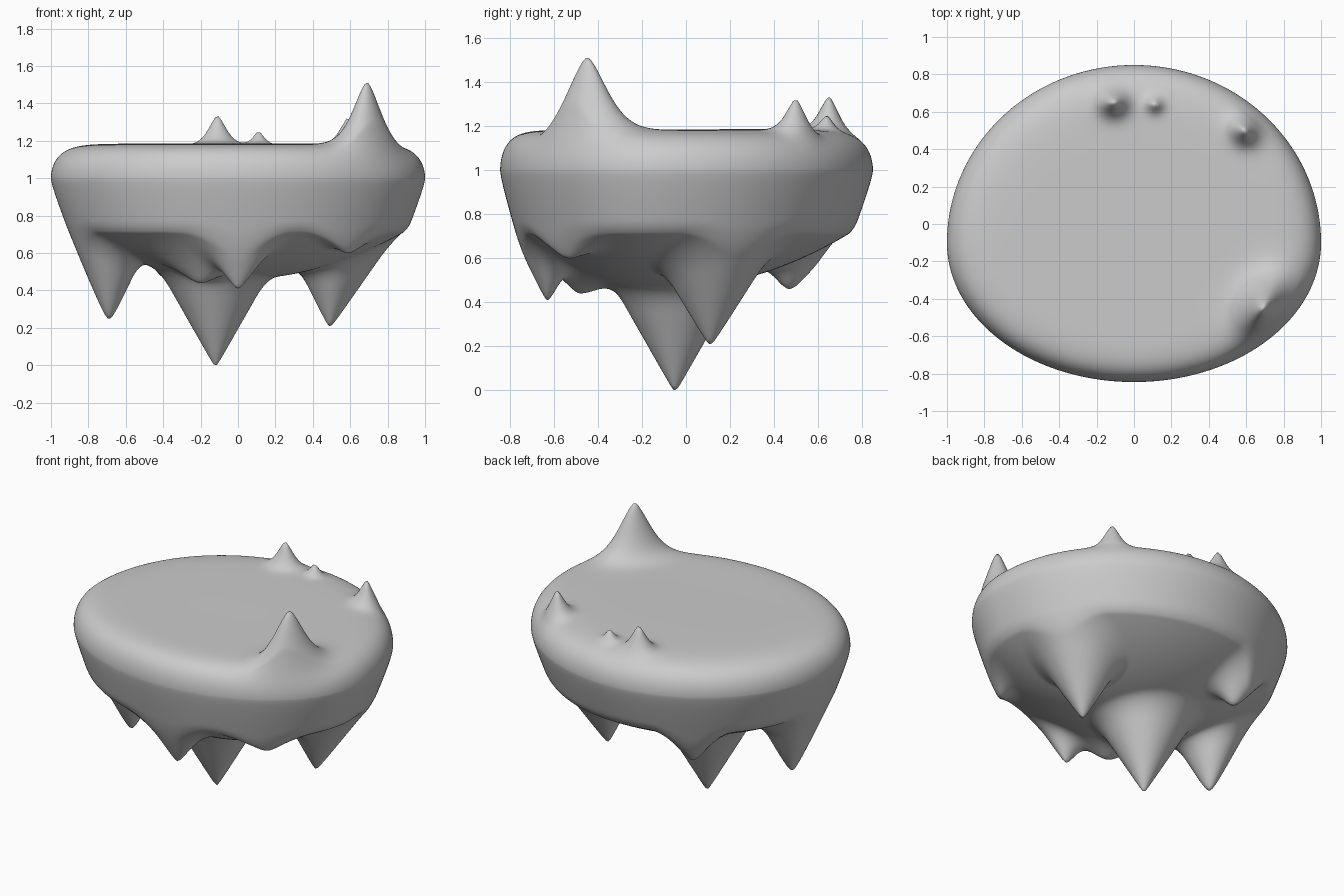
import bpy, bmesh, math

if "Cube" in bpy.data.objects:
    bpy.data.objects.remove(bpy.data.objects["Cube"])

CY = -0.1                       # outline centre in y
NA, NT = 288, 200               # steps around, steps from top centre to bottom centre

# underside spikes: x, y, tip z, slope inward, slope outward, slope sideways, tip rounding
SPIKES = [
    (-0.12, -0.05, 0.00, 1.75, 1.75, 1.75, 0.015),
    (0.49, 0.11, 0.21, 2.1, 1.4, 1.6, 0.02),
    (-0.69, -0.12, 0.25, 2.1, 2.2, 1.8, 0.05),
    (0.00, -0.63, 0.41, 1.7, 2.0, 1.3, 0.02),
    (0.59, -0.53, 0.60, 1.1, 1.5, 0.7, 0.03),
    (-0.20, -0.48, 0.44, 0.5, 1.4, 0.7, 0.03),
    (-0.38, 0.47, 0.46, 1.2, 1.1, 1.4, 0.04),
]
# peaks on the top rim: x, y, height, radial width, sideways width
PEAKS = [
    (0.69, -0.45, 0.34, 0.095, 0.135),
    (-0.11, 0.65, 0.155, 0.06, 0.065),
    (0.11, 0.64, 0.07, 0.04, 0.04),
    (0.59, 0.50, 0.155, 0.06, 0.065),
]


def smin(a, b, k):
    h = max(k - abs(a - b), 0) / k
    return min(a, b) - h * h * k / 4


def local(x, y, px, py):
    """Offset from a feature, split into outward and sideways parts."""
    n = math.hypot(px, py - CY)
    ux, uy = px / n, (py - CY) / n
    dx, dy = x - px, y - py
    return dx * ux + dy * uy, dy * ux - dx * uy


def top_z(x, y, r):
    z = 1 + 0.185 * math.sqrt(max(0, 1 - r ** 12)) + 0.012 * y * (1 - r)
    for px, py, h, wr, wt in PEAKS:
        a, b = local(x, y, px, py)
        z += h * math.exp(-math.hypot(a / wr, b / wt) ** 1.6) * min(1, (1 - r) * 14)
    return z


def under_z(x, y, r):
    z = 0.46 + 0.32 * r * r
    for px, py, tip, s_in, s_out, s_side, e in SPIKES:
        a, b = local(x, y, px, py)
        a *= s_out if a > 0 else s_in
        cone = tip + math.sqrt(a * a + (s_side * b) ** 2 + e * e) - e
        z = smin(z, cone, 0.1)
    # outer wall keeps the underside closing up to the rim
    wall = 1 - 2.2 * (1 - r) - 0.25 * math.sqrt(max(0, 1 - r))
    return min(1.0, -smin(-z, -wall, 0.06 * min(1, (1 - r) * 10) + 1e-4))


# floating rock: rings from the top centre, over the rim, to the bottom centre
bm = bmesh.new()
rings = []
for i in range(1, NT):
    t = math.pi * i / NT
    r = min(1.0, math.sin(t))
    ring = []
    for j in range(NA):
        a = 2 * math.pi * j / NA
        x = r * math.cos(a)
        y = CY + r * math.sin(a) * (0.95 if math.sin(a) > 0 else 0.745)
        z = top_z(x, y, r) if i <= NT // 2 else under_z(x, y, r)
        ring.append(bm.verts.new((x, y, z)))
    rings.append(ring)
top = bm.verts.new((0, CY, top_z(0, CY, 0)))
bottom = bm.verts.new((0, CY, under_z(0, CY, 0)))
for j in range(NA):
    k = (j + 1) % NA
    bm.faces.new((top, rings[0][j], rings[0][k]))
    bm.faces.new((bottom, rings[-1][k], rings[-1][j]))
    for p, q in zip(rings, rings[1:]):
        bm.faces.new((p[j], q[j], q[k], p[k]))

# stand it on the ground
low = min(v.co.z for v in bm.verts)
for v in bm.verts:
    v.co.z -= low * max(0, 1 - v.co.z / 0.5)
for f in bm.faces:
    f.smooth = True
bmesh.ops.recalc_face_normals(bm, faces=bm.faces)

mesh = bpy.data.meshes.new("floating_rock")
bm.to_mesh(mesh)
bm.free()
rock = bpy.data.objects.new("floating_rock", mesh)
bpy.context.collection.objects.link(rock)
